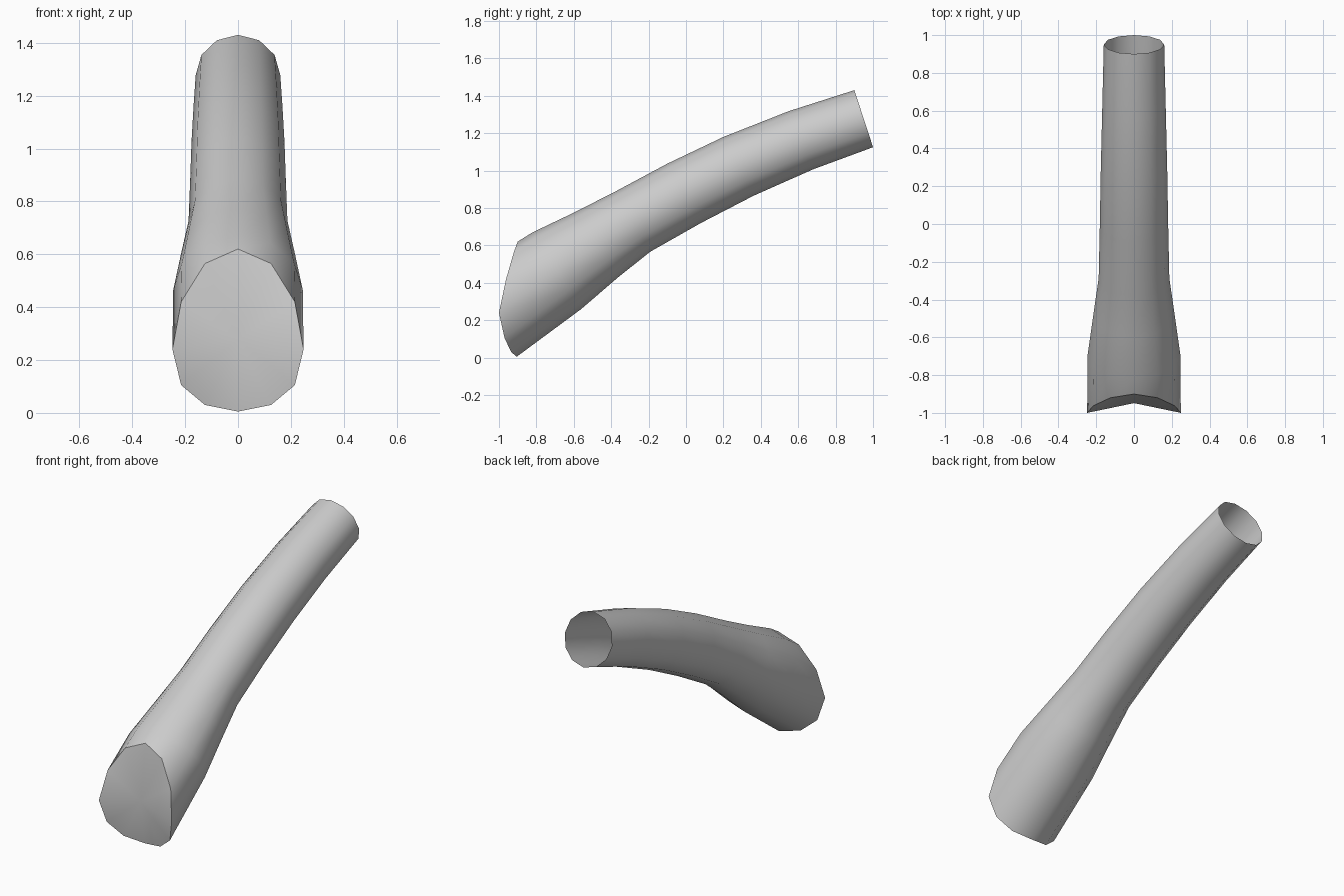
import bpy, math

if "Cube" in bpy.data.objects:
    bpy.data.objects.remove(bpy.data.objects["Cube"])

grey = bpy.data.materials.new("plain grey")
grey.diffuse_color = (0.6, 0.6, 0.6, 1)
grey.use_nodes = True
grey.node_tree.nodes["Principled BSDF"].inputs["Base Color"].default_value = grey.diffuse_color
N = 12


def add(name, verts, faces):
    me = bpy.data.meshes.new(name)
    me.from_pydata(verts, [], faces)
    me.materials.append(grey)
    for p in me.polygons:
        p.use_smooth = True
    ob = bpy.data.objects.new(name, me)
    bpy.context.collection.objects.link(ob)
    return ob


# Uneven front rim: x, y, z from top to bottom, mirrored to the other side
half = [(0, -.9, .62), (.125, -.92, .565), (.215, -.962, .42), (.248, -1, .24),
        (.215, -.97, .105), (.125, -.935, .03), (0, -.905, .005)]
rim = half + [(-x, y, z) for x, y, z in half[-2:0:-1]]

# Round sections along the bend: half width, top (y, z), bottom (y, z)
sections = [
    (.245, (-.82, .67), (-.56, .26)),
    (.215, (-.60, .775), (-.36, .432)),
    (.187, (-.38, .887), (-.19, .567)),
    (.181, (-.10, 1.037), (.08, .72)),
    (.176, (.20, 1.18), (.36, .865)),
    (.168, (.55, 1.318), (.68, 1.007)),
    (.160, (.90, 1.43), (1.0, 1.125)),
]
verts = list(rim)
for w, t, b in sections:
    for j in range(N):
        a = 2 * math.pi * j / N
        k = (1 + math.cos(a)) / 2
        verts.append((w * math.sin(a), b[0] + (t[0] - b[0]) * k, b[1] + (t[1] - b[1]) * k))

# Tube wall, open at the back
faces = [(i * N + j, i * N + (j + 1) % N, (i + 1) * N + (j + 1) % N, (i + 1) * N + j)
         for i in range(len(sections)) for j in range(N)]
add("bent_tube", verts, faces)

# Front end: shallow hollow fan, facing into the tube
centre = tuple(sum(p[c] for p in rim) / N for c in range(3))
add("front_cap", rim + [centre], [(N, j, (j + 1) % N) for j in range(N)])
